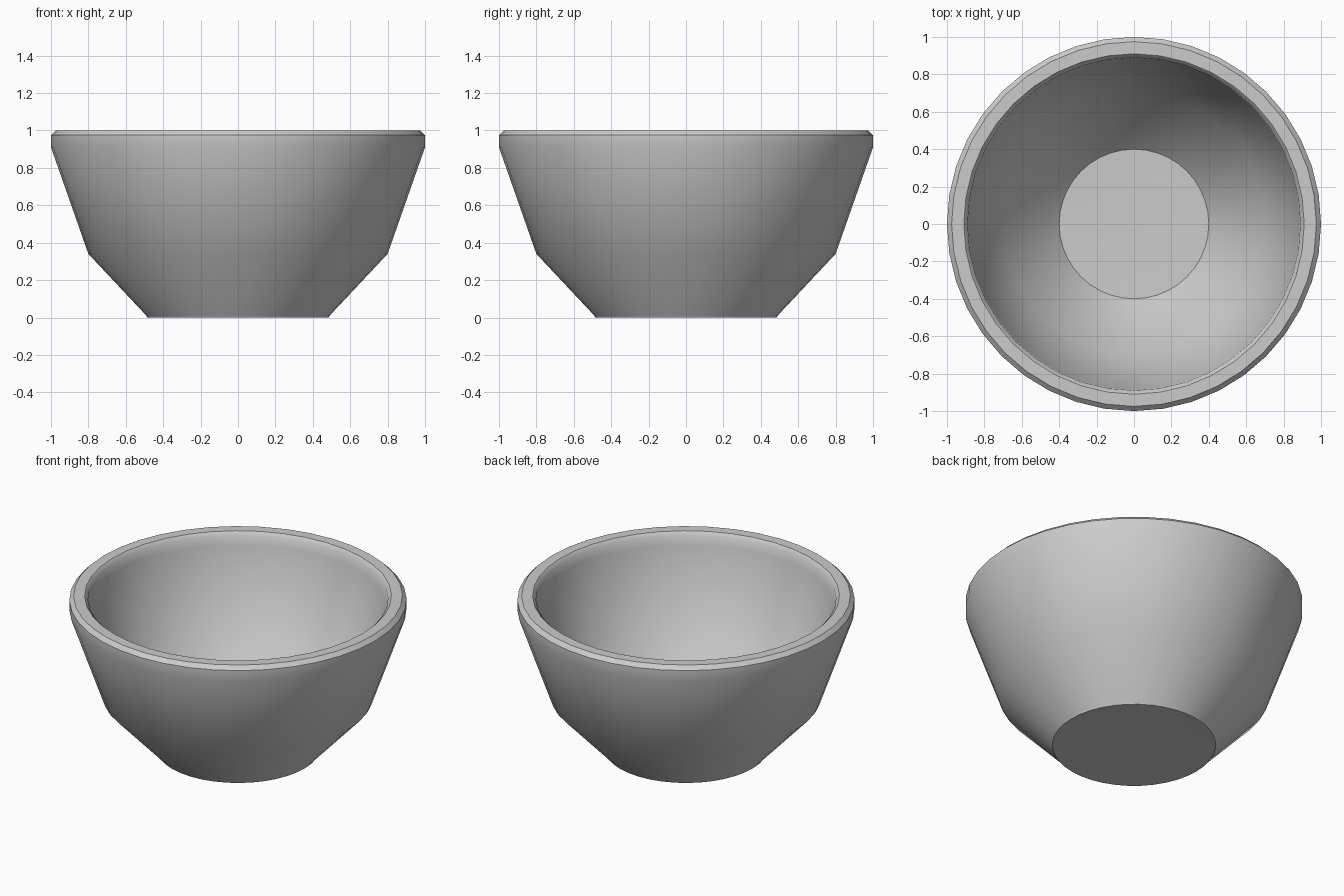
import bpy, bmesh, math

if "Cube" in bpy.data.objects:
    bpy.data.objects.remove(bpy.data.objects["Cube"])

SIDES = 40

# bowl profile (radius, height): underside, outer wall, rounded rim, inner wall, floor
profile = [
    (0, 0.02), (0.47, 0), (0.485, 0), (0.49, 0.01),
    (0.80, 0.34), (1.0, 0.91), (1.0, 0.975), (0.975, 1.0),
    (0.91, 1.0), (0.89, 0.98), (0.885, 0.92),
    (0.70, 0.39), (0.40, 0.09), (0, 0.08),
]

# spin the profile around z
bm = bmesh.new()
pts = [bm.verts.new((r, 0, z)) for r, z in profile]
edges = [bm.edges.new(pair) for pair in zip(pts, pts[1:])]
bmesh.ops.spin(bm, geom=pts + edges, cent=(0, 0, 0), axis=(0, 0, 1),
               angle=math.tau, steps=SIDES, use_merge=False)
bmesh.ops.remove_doubles(bm, verts=bm.verts, dist=1e-4)
bmesh.ops.recalc_face_normals(bm, faces=bm.faces)

mesh = bpy.data.meshes.new("bowl")
bm.to_mesh(mesh)
bm.free()
bowl = bpy.data.objects.new("bowl", mesh)
bpy.context.collection.objects.link(bowl)

# smooth walls with a crisp floor and underside edge
bpy.context.view_layer.objects.active = bowl
bowl.select_set(True)
bpy.ops.object.shade_smooth_by_angle(angle=math.radians(42))
